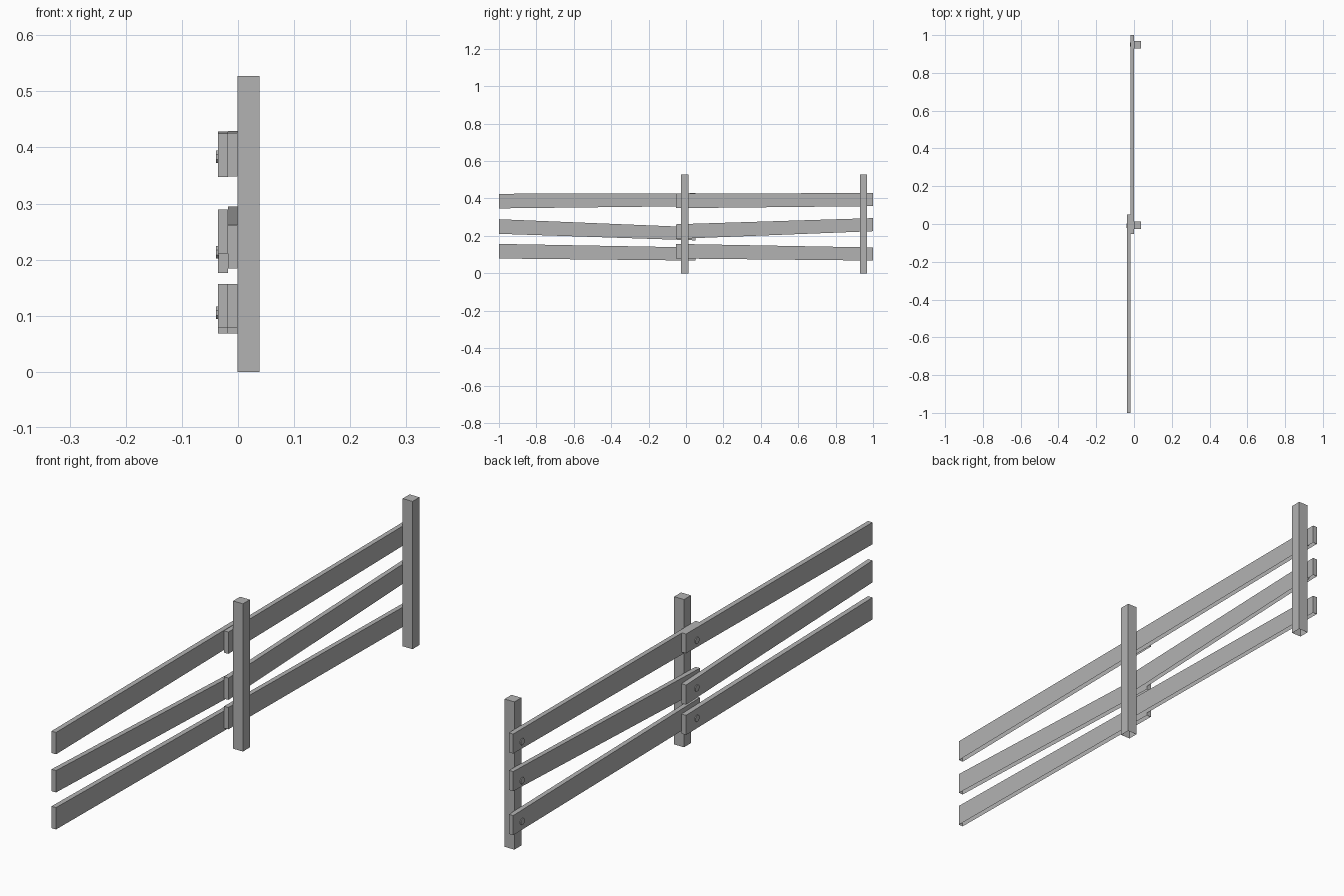
import bpy, bmesh, math

if "Cube" in bpy.data.objects:
    bpy.data.objects.remove(bpy.data.objects["Cube"])

# Dark grey for every part
grey = bpy.data.materials.new("dark_grey")
grey.diffuse_color = (0.45, 0.45, 0.45, 1)
grey.use_nodes = True
grey.node_tree.nodes["Principled BSDF"].inputs["Base Color"].default_value = grey.diffuse_color

def make_prism(name, profile, x0, x1, open_bottom=False):
    """Extrude a (y, z) outline along x; optionally leave the underside open."""
    bm = bmesh.new()
    face = bm.faces.new([bm.verts.new((x0, y, z)) for y, z in profile])
    ext = bmesh.ops.extrude_face_region(bm, geom=[face])
    for v in ext["geom"]:
        if isinstance(v, bmesh.types.BMVert):
            v.co.x = x1
    bmesh.ops.recalc_face_normals(bm, faces=bm.faces)
    if open_bottom:
        bm.normal_update()
        under = [f for f in bm.faces if f.normal.z < -0.9]
        bmesh.ops.delete(bm, geom=under, context="FACES")
    mesh = bpy.data.meshes.new(name)
    bm.to_mesh(mesh)
    bm.free()
    mesh.materials.append(grey)
    obj = bpy.data.objects.new(name, mesh)
    bpy.context.collection.objects.link(obj)

def rail(name, y0, y1, start, end, x0, x1):
    (b0, t0), (b1, t1) = start, end
    make_prism(name, [(y0, b0), (y1, b1), (y1, t1), (y0, t0)], x0, x1, True)

def bolt(name, y, z, x0, x1, r=0.012, sides=8):
    ring = [(y + r * math.cos(math.tau * (i + 0.5) / sides),
             z + r * math.sin(math.tau * (i + 0.5) / sides)) for i in range(sides)]
    make_prism(name, ring, x0, x1)

# Square posts, open underneath
POSTS = {"middle_post": -0.007, "end_post": 0.949}
for name, y in POSTS.items():
    h = 0.0195
    make_prism(name, [(y - h, 0), (y + h, 0), (y + h, 0.527), (y - h, 0.527)],
               -0.001, 0.038, True)

# Tapered, slightly crooked rails: (bottom, top) height at both ends
near = {"top": ((0.347, 0.425), (0.359, 0.428)),
        "middle": ((0.211, 0.289), (0.176, 0.246)),
        "bottom": ((0.079, 0.157), (0.068, 0.138))}
far = {"top": ((0.348, 0.426), (0.359, 0.429)),
       "middle": ((0.184, 0.262), (0.225, 0.295)),
       "bottom": ((0.079, 0.157), (0.068, 0.138))}
for level in near:
    rail(f"near_{level}_rail", -1.0, 0.051, *near[level], -0.036, -0.018)
    rail(f"far_{level}_rail", -0.053, 1.0, *far[level], -0.018, -0.001)

# Bolt heads on the outer rail faces
for level, zn, zf in (("top", 0.383, 0.383), ("middle", 0.213, 0.244), ("bottom", 0.105, 0.098)):
    bolt(f"near_{level}_bolt", -0.009, zn, -0.039, -0.034)
    bolt(f"far_{level}_bolt", 0.950, zf, -0.021, -0.016)
